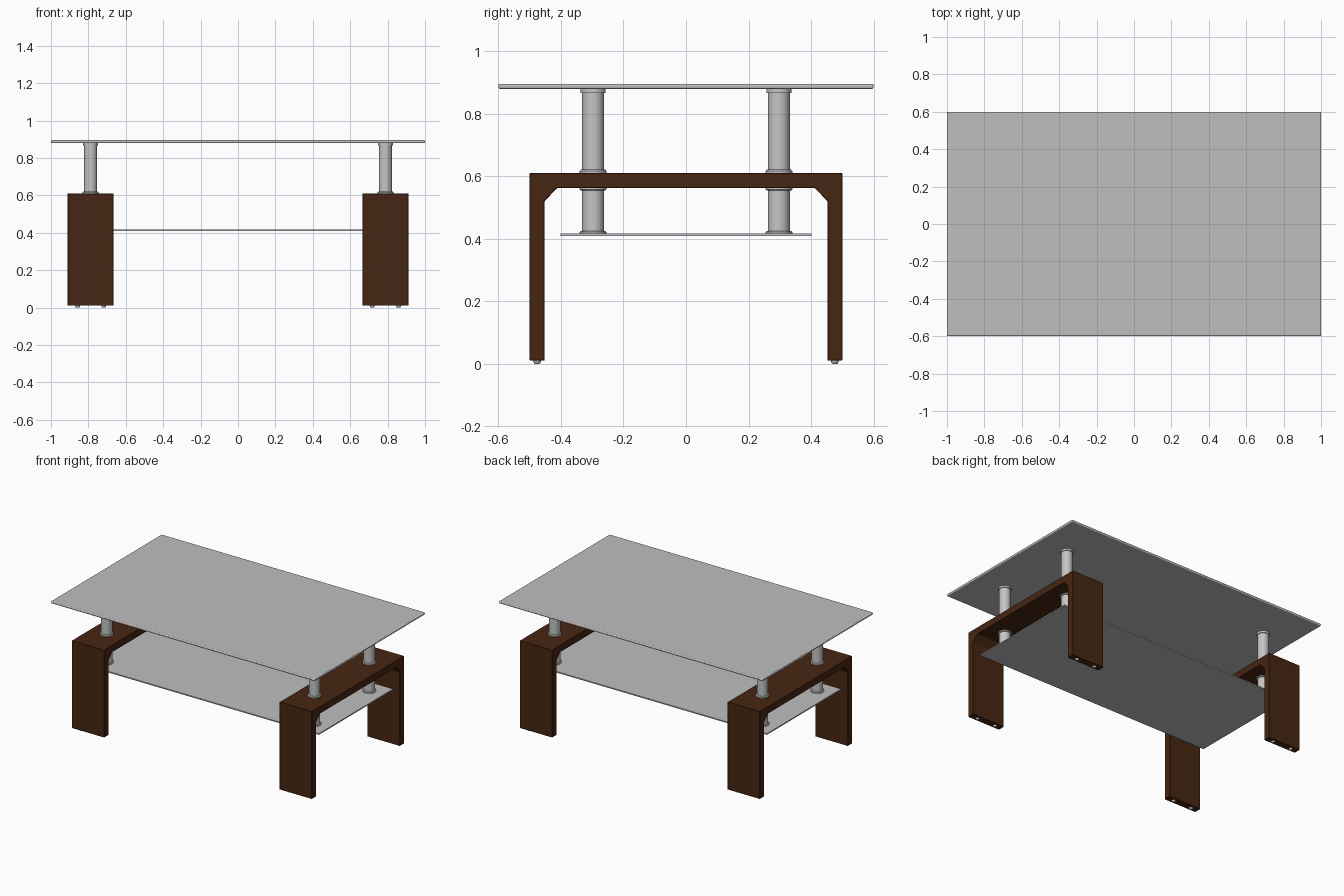
import bpy, bmesh, math
from mathutils import Matrix

cube = bpy.data.objects.get("Cube")
if cube:
    bpy.data.objects.remove(cube, do_unlink=True)


def material(name, rgb, rough):
    m = bpy.data.materials.new(name)
    m.use_nodes = True
    m.diffuse_color = (*rgb, 1)
    bsdf = m.node_tree.nodes["Principled BSDF"]
    bsdf.inputs["Base Color"].default_value = (*rgb, 1)
    bsdf.inputs["Roughness"].default_value = rough
    return m


WOOD = material("dark brown wood", (0.062, 0.019, 0.006), 0.5)
GLASS = material("grey glass", (0.52, 0.52, 0.52), 0.3)
METAL = material("light grey metal", (0.56, 0.56, 0.56), 0.4)


def finish(name, bm, mat):
    bmesh.ops.recalc_face_normals(bm, faces=bm.faces)
    mesh = bpy.data.meshes.new(name)
    bm.to_mesh(mesh)
    bm.free()
    mesh.materials.append(mat)
    obj = bpy.data.objects.new(name, mesh)
    bpy.context.collection.objects.link(obj)
    return obj


def add_bevel(obj, width, segments):
    mod = obj.modifiers.new("edge", "BEVEL")
    mod.width = width
    mod.segments = segments


def plate(name, width, depth, bottom, top):
    bm = bmesh.new()
    bmesh.ops.create_cube(bm, size=1)
    bmesh.ops.transform(bm, verts=bm.verts, matrix=Matrix.Translation(
        (0, 0, (bottom + top) / 2)) @ Matrix.Diagonal((width, depth, top - bottom, 1)))
    return finish(name, bm, GLASS)


def lathe(name, profile, x, y, mat, steps=32):
    # Spin a radius/height profile around a vertical axis
    bm = bmesh.new()
    verts = [bm.verts.new((r, 0, z)) for r, z in profile]
    edges = [bm.edges.new(pair) for pair in zip(verts, verts[1:])]
    bmesh.ops.spin(bm, geom=verts + edges, cent=(0, 0, 0), axis=(0, 0, 1),
                   angle=math.tau, steps=steps)
    bmesh.ops.remove_doubles(bm, verts=bm.verts, dist=0.0001)
    obj = finish(name, bm, mat)
    obj.location = (x, y, 0)
    bpy.ops.object.select_all(action="DESELECT")
    obj.select_set(True)
    bpy.context.view_layer.objects.active = obj
    bpy.ops.object.shade_smooth_by_angle(angle=math.radians(35))
    return obj


# Glass top with rounded edge, and lower shelf
top = plate("table_top", 2.0, 1.2, 0.879, 0.895)
add_bevel(top, 0.006, 3)
plate("lower_shelf", 1.79, 0.804, 0.409, 0.417)

FRAME_X, FRAME_HALF = 0.788, 0.123
POST_Y, FOOT_Y, FOOT_DX = 0.297, 0.476, 0.07

# Half outline of the arched frame, mirrored to the other side
half = [(0.5, 0.61), (0.5, 0.01), (0.452, 0.01), (0.452, 0.52), (0.412, 0.562)]
outline = half + [(-y, z) for y, z in reversed(half)]

upper_post = [(0, 0.61), (0.043, 0.61), (0.043, 0.616), (0.039, 0.621), (0.035, 0.621),
              (0.035, 0.866), (0.04, 0.866), (0.04, 0.879), (0, 0.879)]
lower_post = [(0, 0.417), (0.043, 0.417), (0.043, 0.421), (0.039, 0.425), (0.035, 0.425),
              (0.035, 0.554), (0.039, 0.554), (0.043, 0.558), (0.043, 0.562), (0, 0.562)]
foot_profile = [(0, 0.01), (0.013, 0.01), (0.012, 0.005), (0.008, 0), (0, 0)]

for side, sx in (("left", 1), ("right", -1)):
    # Wooden arch
    bm = bmesh.new()
    face = bm.faces.new([bm.verts.new((sx * FRAME_X - FRAME_HALF, y, z)) for y, z in outline])
    ext = bmesh.ops.extrude_face_region(bm, geom=[face])
    moved = [g for g in ext["geom"] if isinstance(g, bmesh.types.BMVert)]
    bmesh.ops.translate(bm, verts=moved, vec=(2 * FRAME_HALF, 0, 0))
    add_bevel(finish(f"{side}_leg_frame", bm, WOOD), 0.002, 1)

    for end, sy in (("front", -1), ("back", 1)):
        # Metal posts above and below the arch
        lathe(f"{side}_{end}_upper_post", upper_post, sx * FRAME_X, sy * POST_Y, METAL)
        lathe(f"{side}_{end}_lower_post", lower_post, sx * FRAME_X, sy * POST_Y, METAL)
        # Small feet under each leg
        for place, dx in (("outer", 1), ("inner", -1)):
            lathe(f"{side}_{end}_{place}_foot", foot_profile,
                  sx * (FRAME_X + dx * FOOT_DX), sy * FOOT_Y, METAL, 16)
